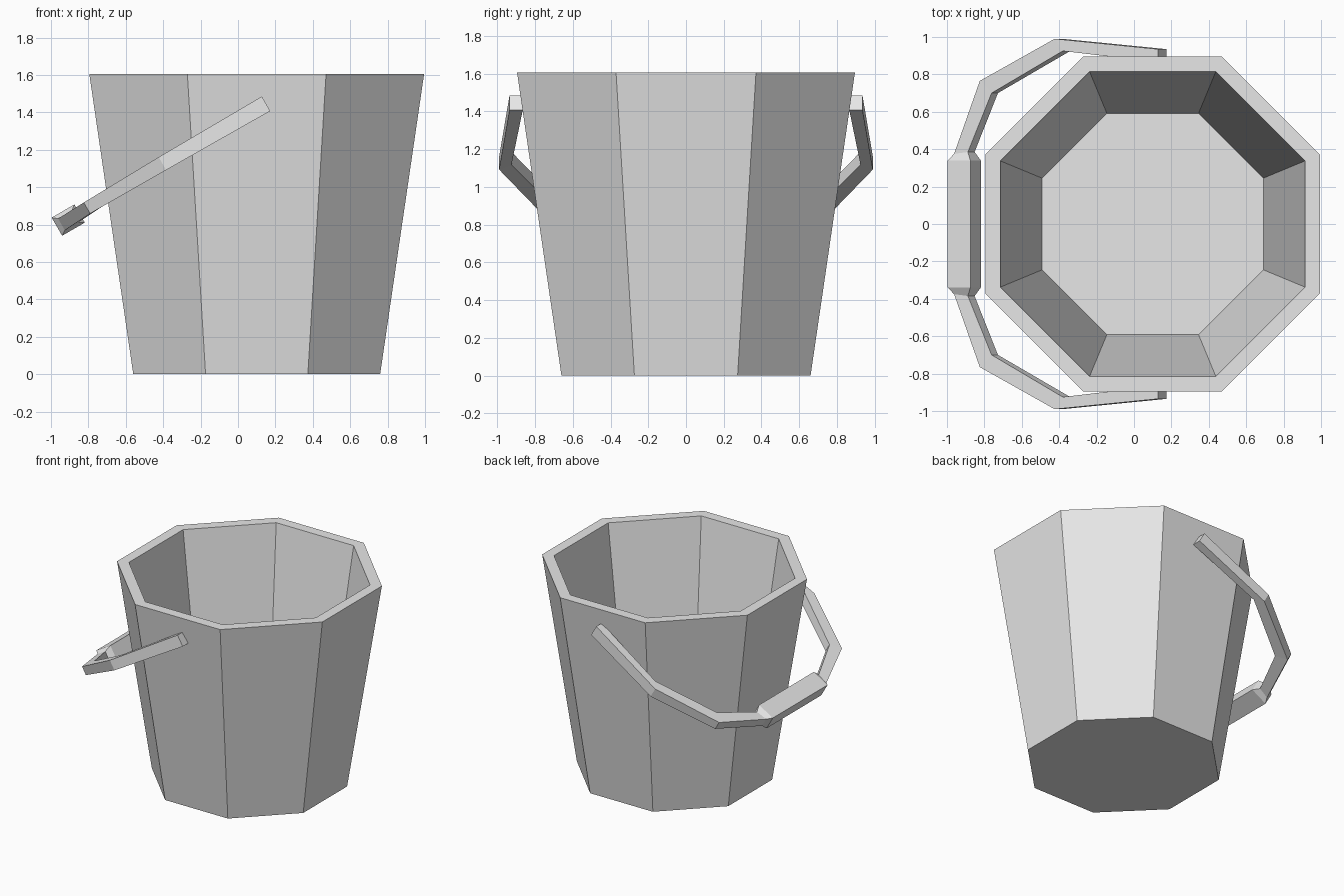
import bpy
import bmesh
import math
from mathutils import Vector

cube = bpy.data.objects.get("Cube")
if cube:
    bpy.data.objects.remove(cube, do_unlink=True)

grey = bpy.data.materials.new("plain grey")
grey.use_nodes = True
grey.diffuse_color = (0.8, 0.8, 0.8, 1)
grey.node_tree.nodes["Principled BSDF"].inputs["Base Color"].default_value = (0.8, 0.8, 0.8, 1)


def loft(name, rings):
    """Skin a list of equal-sized point rings and cap both ends."""
    bm = bmesh.new()
    loops = [[bm.verts.new(p) for p in ring] for ring in rings]
    for a, b in zip(loops, loops[1:]):
        for i in range(len(a)):
            j = (i + 1) % len(a)
            bm.faces.new((a[i], a[j], b[j], b[i]))
    bm.faces.new(loops[0])
    bm.faces.new(loops[-1])
    bmesh.ops.recalc_face_normals(bm, faces=bm.faces)
    mesh = bpy.data.meshes.new(name)
    bm.to_mesh(mesh)
    bm.free()
    mesh.materials.append(grey)
    obj = bpy.data.objects.new(name, mesh)
    bpy.context.scene.collection.objects.link(obj)
    return obj


# Bucket: eight-sided tapered shell, outside then inside
SIDES = 8
BUCKET_X = 0.10


def octagon(apothem, z):
    r = apothem / math.cos(math.pi / SIDES)
    angles = [(i + 0.5) * math.tau / SIDES for i in range(SIDES)]
    return [(BUCKET_X + r * math.cos(a), r * math.sin(a), z) for a in angles]


loft("bucket", [octagon(0.66, 0), octagon(0.895, 1.605),
                octagon(0.815, 1.605), octagon(0.592, 0.07)])

# Handle plane: hinged near the rim and dropped 30 degrees towards -x
tilt = math.radians(30)
hinge = Vector((0.15, 0, 1.446))
along = Vector((-math.cos(tilt), 0, -math.sin(tilt)))
normal = Vector((-math.sin(tilt), 0, math.cos(tilt)))


def section(outer, inner, half, drop=0.0):
    """Four corners from outer and inner (distance along, y) points."""
    return [hinge + along * u + Vector((0, y, 0)) + normal * (n - drop)
            for (u, y), n in ((outer, half), (inner, half),
                              (inner, -half), (outer, -half))]


def flip(ring):
    return [Vector((p.x, -p.y, p.z)) for p in ring]


# Handle arms: bent bar on one side, mirrored to the other
joint = section((1.27, 0.375), (1.185, 0.385), 0.036, 0.012)
arm = loft("handle_arms", [section((0, 0.935), (0, 0.865), 0.045),
                           section((0.64, 0.99), (0.59, 0.925), 0.040),
                           section((1.108, 0.765), (1.035, 0.70), 0.034, 0.004),
                           joint])
mirror = arm.modifiers.new("Mirror", 'MIRROR')
mirror.use_axis = (False, True, False)
mirror.use_mirror_merge = False

# Grip: thicker block with tapered ends joining the arms
grip_end = section((1.297, 0.34), (1.157, 0.34), 0.056, 0.010)
loft("handle_grip", [joint, grip_end, flip(grip_end), flip(joint)])
